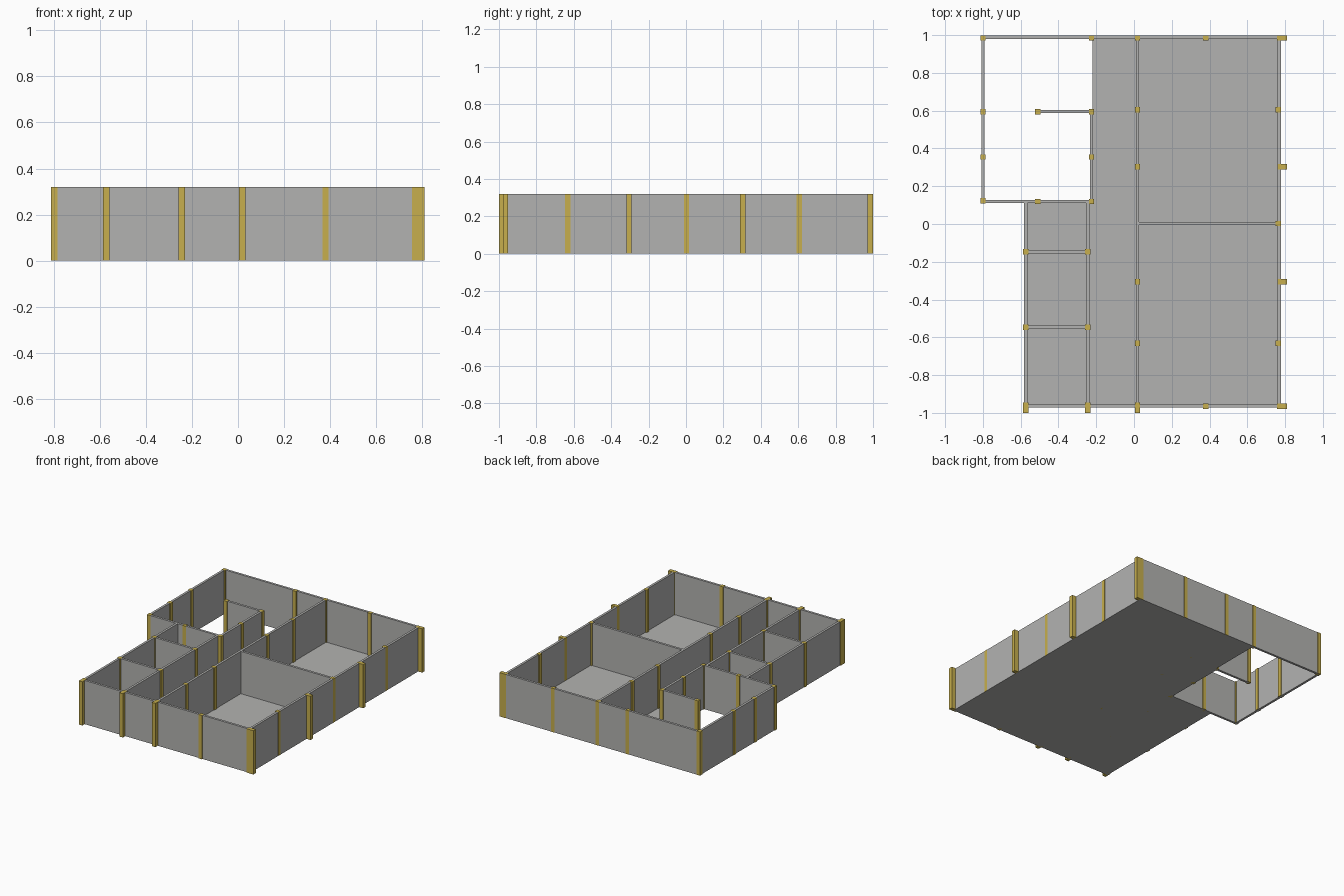
import bpy, bmesh

if "Cube" in bpy.data.objects:
    bpy.data.objects.remove(bpy.data.objects["Cube"])

H = 0.32      # wall height
T = 0.017     # wall thickness
C = 0.028     # column width
E = 0.001     # keeps column faces just proud of the walls


def material(name, rgb):
    m = bpy.data.materials.new(name)
    m.diffuse_color = (*rgb, 1)
    m.use_nodes = True
    m.node_tree.nodes["Principled BSDF"].inputs["Base Color"].default_value = m.diffuse_color
    return m


grey = material("wall grey", (0.45, 0.45, 0.44))
ochre = material("column ochre", (0.57, 0.43, 0.075))


def build(name, boxes, mat):
    """One object from boxes given as (x0, x1, y0, y1, z0, z1)."""
    bm = bmesh.new()
    for x0, x1, y0, y1, z0, z1 in boxes:
        vs = bmesh.ops.create_cube(bm, size=1)["verts"]
        for v in vs:
            v.co.x = x1 if v.co.x > 0 else x0
            v.co.y = y1 if v.co.y > 0 else y0
            v.co.z = z1 if v.co.z > 0 else z0
    me = bpy.data.meshes.new(name)
    bm.to_mesh(me)
    bm.free()
    me.materials.append(mat)
    ob = bpy.data.objects.new(name, me)
    bpy.context.collection.objects.link(ob)
    return ob


def wall_x(y, x0, x1):
    return (x0, x1, y - T / 2, y + T / 2, 0, H - E)


def wall_y(x, y0, y1):
    return (x - T / 2, x + T / 2, y0, y1, 0, H - E)


def column(x, y, w=C, d=C):
    return (x - w / 2, x + w / 2, y - d / 2, y + d / 2, 0, H)


# Wall centre lines
LEFT, ROOM, INNER, MID, RIGHT = -0.80, -0.225, -0.245, 0.018, 0.769
OUTER = -0.573
BACK, FRONT, STEP, STUB = 0.989, -0.964, 0.119, 0.595

# Floor: L-shaped slab, extruded from its outline
outline = [(-0.58, -0.971), (0.777, -0.971), (0.777, 0.997), (-0.22, 0.997),
           (-0.22, 0.119), (-0.58, 0.119)]
bm = bmesh.new()
face = bm.faces.new([bm.verts.new((x, y, 0)) for x, y in outline])
ext = bmesh.ops.extrude_face_region(bm, geom=[face], use_keep_orig=True)
for g in ext["geom"]:
    if isinstance(g, bmesh.types.BMVert):
        g.co.z = 0.01
bmesh.ops.recalc_face_normals(bm, faces=bm.faces)
me = bpy.data.meshes.new("floor")
bm.to_mesh(me)
bm.free()
me.materials.append(grey)
bpy.context.collection.objects.link(bpy.data.objects.new("floor", me))

# Outer walls
h = T / 2
build("outer_walls", [
    wall_x(BACK, LEFT - h, RIGHT + h),
    wall_x(FRONT, OUTER - h, RIGHT + h),
    wall_y(RIGHT, FRONT, BACK),
    wall_y(LEFT, STEP - h, BACK),
    wall_x(STEP, LEFT, ROOM),
    wall_y(OUTER, FRONT, STEP),
], grey)

# Partition walls
build("partition_walls", [
    wall_y(MID, FRONT, BACK),
    wall_x(0.003, MID, RIGHT),
    wall_y(INNER, FRONT, STEP),
    wall_x(-0.147, OUTER, INNER),
    wall_x(-0.547, OUTER, INNER),
    wall_y(ROOM, STEP - h, STUB + h),
    wall_x(STUB, -0.51, ROOM),
], grey)

# Columns set into the walls
cols = [column(LEFT + 0.004, y) for y in (0.985, 0.595, 0.355, 0.123)]
cols = [(x0 - 0.003, x1 - 0.003, *rest) for x0, x1, *rest in cols]
cols += [column(ROOM, y) for y in (0.985, STUB, 0.355, STEP)]
cols += [column(-0.51, y) for y in (STUB, STEP)]
cols += [column(x, y) for x in (OUTER, INNER) for y in (-0.147, -0.547)]
cols += [column(MID, y) for y in (0.985, 0.605, 0.303, -0.305, -0.632)]
cols += [column(RIGHT - 0.005, y) for y in (0.605, 0.003, -0.632)]
cols += [column(0.38, 0.985), column(0.38, FRONT - 0.001)]
build("wall_columns", cols, ochre)

# Deeper columns projecting from the front and right side
deep = [column(x, -0.973, C, 0.054) for x in (OUTER, INNER, MID)]
deep += [column(0.783, y, 0.054, C) for y in (0.985, FRONT - 0.001)]
deep += [column(0.785, y, 0.05, C) for y in (0.303, -0.305)]
build("buttress_columns", deep, ochre)
